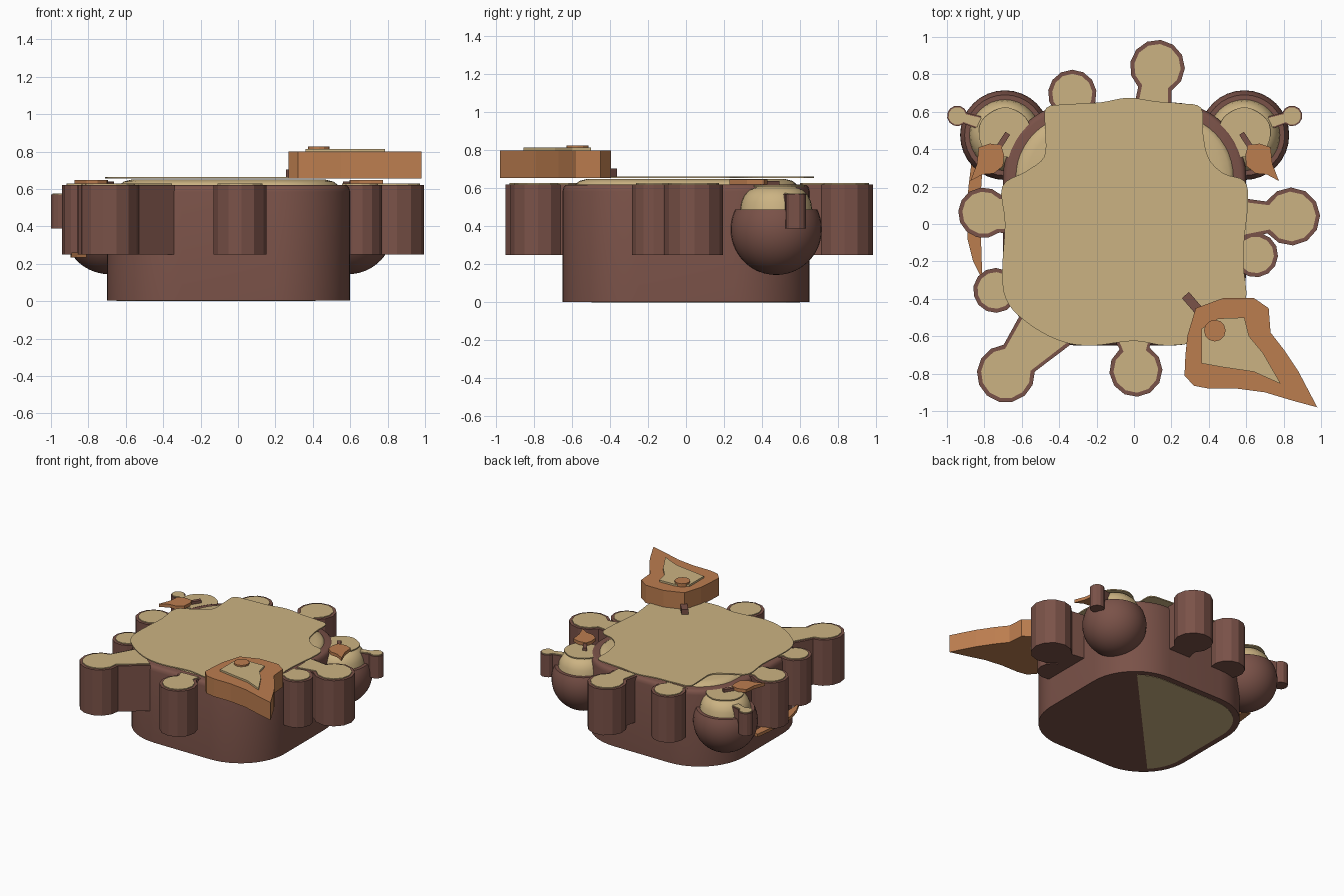
import bpy, bmesh, math
from mathutils import Vector

if "Cube" in bpy.data.objects:
    bpy.data.objects.remove(bpy.data.objects["Cube"])


def material(name, rgb):
    m = bpy.data.materials.new(name)
    m.diffuse_color = (*rgb, 1)
    m.use_nodes = True
    m.node_tree.nodes["Principled BSDF"].inputs["Base Color"].default_value = m.diffuse_color
    return m


BROWN = material("brown crust", (0.195, 0.084, 0.065))
TAN = material("tan cream", (0.60, 0.45, 0.225))
ORANGE = material("orange", (0.50, 0.205, 0.078))
MID = -0.05  # x of the body's mirror plane


def loft(name, levels, mat, smooth=True, angle=40):
    """Skin closed outlines [(points, z), ...] with caps at both ends."""
    bm = bmesh.new()
    rings = [[bm.verts.new((x, y, z)) for x, y in pts] for pts, z in levels]
    n = len(rings[0])
    for a, b in zip(rings, rings[1:]):
        for i in range(n):
            bm.faces.new((a[i], a[(i + 1) % n], b[(i + 1) % n], b[i]))
    bm.faces.new(rings[0][::-1])
    bm.faces.new(rings[-1])
    bmesh.ops.recalc_face_normals(bm, faces=bm.faces)
    mesh = bpy.data.meshes.new(name)
    bm.to_mesh(mesh)
    bm.free()
    mesh.materials.append(mat)
    ob = bpy.data.objects.new(name, mesh)
    bpy.context.collection.objects.link(ob)
    if smooth:
        bpy.ops.object.select_all(action='DESELECT')
        ob.select_set(True)
        bpy.context.view_layer.objects.active = ob
        bpy.ops.object.shade_smooth_by_angle(angle=math.radians(angle))
    return ob


def prism(name, pts, z0, z1, mat):
    return loft(name, [(pts, z0), (pts, z1)], mat, smooth=False)


def circle(cx, cy, r, n=32):
    return [(cx + r * math.cos(2 * math.pi * i / n),
             cy + r * math.sin(2 * math.pi * i / n)) for i in range(n)]


def rounded(inset, corner=0.40, steps=12):
    hx, hy, r = 0.65 - inset, 0.65 - inset, corner - inset
    out = []
    for k, (sx, sy) in enumerate(((1, 1), (-1, 1), (-1, -1), (1, -1))):
        for i in range(steps + 1):
            a = math.pi / 2 * (k + i / steps)
            out.append((MID + sx * (hx - r) + r * math.cos(a),
                        sy * (hy - r) + r * math.sin(a)))
    return out


def curve(pts, steps=4):
    """Closed smooth curve through the points."""
    p, n, out = [Vector(q) for q in pts], len(pts), []
    for i in range(n):
        a, b, c, d = (p[(i + k) % n] for k in (-1, 0, 1, 2))
        for s in range(steps):
            t = s / steps
            q = 0.5 * (2 * b + (c - a) * t + (2 * a - 5 * b + 4 * c - d) * t * t
                       + (3 * b - a - 3 * c + d) * t ** 3)
            out.append((q.x, q.y))
    return out


def mirror(pts):
    return [(2 * MID - x, y) for x, y in pts]


def knob_outline(base, tip, r, neck, foot, n=10):
    """Round bulb at tip joined by a flared neck to base."""
    base, tip = Vector(base), Vector(tip)
    d = (base - tip).normalized()
    side = Vector((-d.y, d.x))
    gap = math.asin(min(0.95, neck / r))
    pts = []
    for i in range(n + 1):
        a = gap + (2 * math.pi - 2 * gap) * i / n
        pts.append(tip + r * (math.cos(a) * d + math.sin(a) * side))
    pts += [base - foot * side, base + foot * side]
    return [(q.x, q.y) for q in pts]


def bar(a, b, w):
    a, b = Vector(a), Vector(b)
    s = Vector((a.y - b.y, b.x - a.x)).normalized() * w / 2
    return [tuple(q) for q in (a + s, a - s, b - s, b + s)]


# Main body and its cream filling
loft("body", [(rounded(0), 0.003), (rounded(0), 0.585), (rounded(0.005), 0.605),
              (rounded(0.015), 0.617), (rounded(0.03), 0.622)], BROWN)
loft("cream_filling", [(rounded(0.06), 0.60), (rounded(0.07), 0.625),
                       (rounded(0.09), 0.64), (rounded(0.13), 0.65)], TAN)
# Cream patch on the underside
prism("underside_patch", [p for p in rounded(0.05) if p[1] - p[0] > 0.05], 0, 0.004, TAN)

# Wavy icing sheet on top
icing = [(-0.47, 0.62), (-0.35, 0.64), (-0.18, 0.65), (-0.03, 0.675), (0.12, 0.655),
         (0.25, 0.645), (0.36, 0.62), (0.37, 0.48), (0.40, 0.35), (0.48, 0.27),
         (0.59, 0.23), (0.61, 0.12), (0.59, -0.08), (0.585, -0.22), (0.60, -0.40),
         (0.55, -0.55), (0.40, -0.62), (0.18, -0.65), (0, -0.625), (-0.22, -0.65),
         (-0.38, -0.63), (-0.54, -0.55), (-0.67, -0.43), (-0.705, -0.28),
         (-0.69, 0.0), (-0.705, 0.20), (-0.58, 0.28), (-0.48, 0.36), (-0.475, 0.5)]
prism("icing_sheet", curve(icing), 0.655, 0.664, TAN)

# Knobs around the side: base, bulb centre, radius, neck and foot half widths
knobs = [((0.10, 0.62), (0.125, 0.838), 0.147, 0.09, 0.10),
         ((-0.33, 0.60), (-0.33, 0.695), 0.130, 0.09, 0.11),
         ((-0.66, 0.05), (-0.805, 0.06), 0.135, 0.10, 0.10),
         ((-0.64, -0.33), (-0.74, -0.355), 0.120, 0.09, 0.10),
         ((-0.46, -0.54), (-0.685, -0.80), 0.155, 0.11, 0.16),
         ((0.0, -0.62), (0.01, -0.782), 0.142, 0.08, 0.10),
         ((0.57, 0.03), (0.84, 0.04), 0.155, 0.085, 0.11),
         ((0.56, -0.16), (0.65, -0.165), 0.120, 0.09, 0.10)]
for i, (base, tip, r, neck, foot) in enumerate(knobs, 1):
    prism(f"knob_{i}", knob_outline(base, tip, r, neck, foot), 0.25, 0.622, BROWN)
    prism(f"knob_top_{i}", knob_outline(base, tip, r - 0.022, neck - 0.02, foot - 0.02),
          0.62, 0.629, TAN)

# Two round side pots with handle, cream cap and small tag
for side, flip in (("left", lambda p: p), ("right", mirror)):
    cx, cy, cz, R = -0.69, 0.475, 0.385, 0.24
    cut = math.asin(0.105 / R)
    levels = []
    for i in range(21):
        a = -math.pi / 2 + 0.03 + (cut + math.pi / 2 - 0.03) * i / 20
        levels.append((flip(circle(cx, cy, R * math.cos(a))), cz + R * math.sin(a)))
    loft(f"{side}_pot", levels, BROWN)
    loft(f"{side}_pot_cream", [(flip(circle(cx, cy, r)), z) for r, z in
         ((0.19, 0.489), (0.183, 0.53), (0.167, 0.565), (0.14, 0.592), (0.10, 0.608))], TAN)
    blob = [(-0.80, 0.57), (-0.69, 0.625), (-0.58, 0.57), (-0.555, 0.47),
            (-0.61, 0.37), (-0.70, 0.36), (-0.80, 0.40), (-0.83, 0.49)]
    prism(f"{side}_pot_icing", flip(curve(blob)), 0.608, 0.617, TAN)
    for part, d, z0, z1, mat in (("handle", 0, 0.39, 0.57, BROWN),
                                 ("handle_top", 0.008, 0.569, 0.577, TAN)):
        prism(f"{side}_{part}", flip(knob_outline(
            (-0.82, 0.54), (-0.945, 0.578), 0.055 - d, 0.03 - d, 0.035 - d)), z0, z1, mat)
    tag = [(-0.83, 0.41), (-0.77, 0.43), (-0.71, 0.42), (-0.695, 0.37), (-0.70, 0.31),
           (-0.75, 0.27), (-0.81, 0.265), (-0.875, 0.23), (-0.84, 0.32)]
    prism(f"{side}_small_tag", flip(tag), 0.622, 0.648, ORANGE)
    prism(f"{side}_small_stem", flip(bar((-0.675, 0.485), (-0.73, 0.40), 0.03)),
          0.618, 0.64, BROWN)

# Big tag at the front right corner
big = [(0.275, -0.70), (0.285, -0.60), (0.33, -0.45), (0.48, -0.395), (0.64, -0.395),
       (0.72, -0.45), (0.73, -0.58), (0.80, -0.67), (0.88, -0.79), (0.98, -0.98),
       (0.85, -0.945), (0.70, -0.90), (0.55, -0.88), (0.40, -0.88), (0.32, -0.865),
       (0.27, -0.81)]
prism("big_tag", big, 0.655, 0.80, ORANGE)
face = [(0.36, -0.56), (0.45, -0.505), (0.59, -0.50), (0.615, -0.60), (0.69, -0.69),
        (0.785, -0.855), (0.64, -0.79), (0.47, -0.765), (0.36, -0.745)]
prism("big_tag_cream", face, 0.80, 0.815, TAN)
prism("big_tag_button", circle(0.432, -0.57, 0.058, 12), 0.80, 0.827, ORANGE)
prism("big_tag_stem", bar((0.275, -0.38), (0.37, -0.49), 0.05), 0.66, 0.705, BROWN)

# Thin crescent along the left side
crescent = [(-0.87, 0.32), (-0.885, 0.20), (-0.895, 0.05), (-0.89, -0.08), (-0.86, -0.20),
            (-0.81, -0.30), (-0.815, -0.18), (-0.82, 0.0), (-0.82, 0.15), (-0.81, 0.30)]
prism("side_crescent", crescent, 0.235, 0.26, ORANGE)
